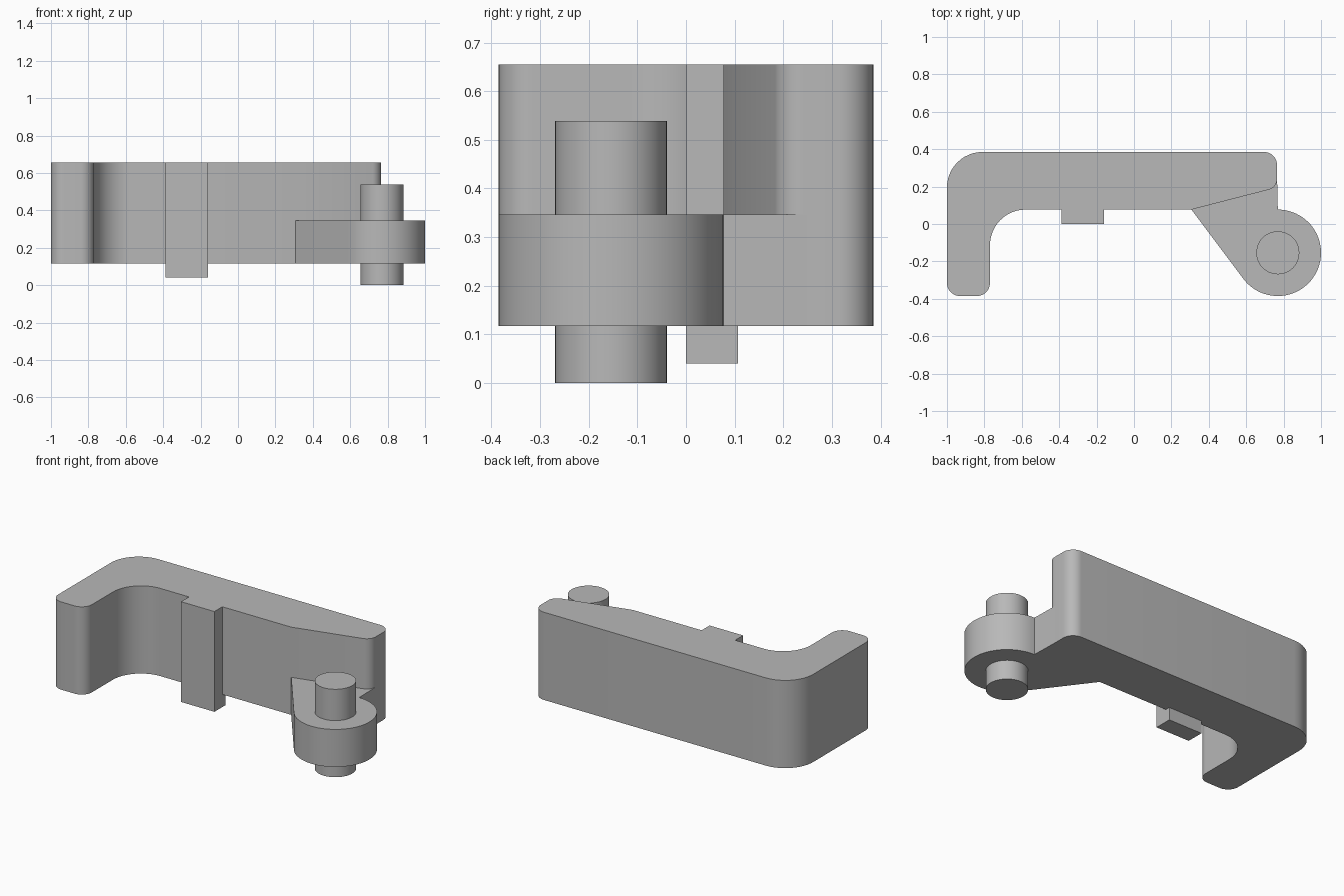
import bpy, bmesh, math
from mathutils import Vector

default = bpy.data.objects.get("Cube")
if default:
    bpy.data.objects.remove(default, do_unlink=True)

GREY = (0.48, 0.48, 0.48, 1.0)
grey = bpy.data.materials.new("plain grey")
grey.use_nodes = True
grey.diffuse_color = GREY
grey.node_tree.nodes["Principled BSDF"].inputs["Base Color"].default_value = GREY


def arc(centre, radius, start, end, steps):
    """Points along an arc, angles in radians."""
    return [Vector((centre[0] + radius * math.cos(start + (end - start) * i / steps),
                    centre[1] + radius * math.sin(start + (end - start) * i / steps)))
            for i in range(steps + 1)]


def rounded(corners, steps=12):
    """Outline from (x, y, fillet radius) corners."""
    points = []
    for i, (x, y, radius) in enumerate(corners):
        p = Vector((x, y))
        if radius == 0:
            points.append(p)
            continue
        a = (Vector(corners[i - 1][:2]) - p).normalized()
        b = (Vector(corners[(i + 1) % len(corners)][:2]) - p).normalized()
        half = a.angle(b) / 2
        centre = p + (a + b).normalized() * radius / math.sin(half)
        reach = radius / math.tan(half)
        start = p + a * reach - centre
        end = p + b * reach - centre
        t0 = math.atan2(start.y, start.x)
        sweep = math.atan2(end.y, end.x) - t0
        sweep = (sweep + math.pi) % (2 * math.pi) - math.pi
        points += arc(centre, radius, t0, t0 + sweep, steps)
    return points


def extrude(name, outline, bottom, top):
    """Prism with smooth rounded walls and sharp rims."""
    bm = bmesh.new()
    face = bm.faces.new([bm.verts.new((p.x, p.y, bottom)) for p in outline])
    result = bmesh.ops.extrude_face_region(bm, geom=[face])
    moved = [g for g in result["geom"] if isinstance(g, bmesh.types.BMVert)]
    bmesh.ops.translate(bm, verts=moved, vec=(0, 0, top - bottom))
    bmesh.ops.recalc_face_normals(bm, faces=bm.faces)
    mesh = bpy.data.meshes.new(name)
    bm.to_mesh(mesh)
    bm.free()
    mesh.materials.append(grey)
    obj = bpy.data.objects.new(name, mesh)
    bpy.context.collection.objects.link(obj)
    bpy.ops.object.select_all(action="DESELECT")
    obj.select_set(True)
    bpy.context.view_layer.objects.active = obj
    bpy.ops.object.shade_smooth_by_angle(angle=math.radians(30))
    return obj


BASE, TOP, ARM_TOP = 0.117, 0.655, 0.347
INNER = 0.077
pivot, boss = Vector((0.769, -0.154)), 0.231
arm_root = Vector((0.307, INNER))

# Hooked body with a tapered right end
extrude("hooked_body", rounded([
    (-1, -0.385, 0.07), (-0.77, -0.385, 0.07), (-0.77, INNER, 0.19),
    (arm_root.x, INNER, 0), (0.765, 0.195, 0.06),
    (0.765, 0.385, 0.07), (-1, 0.385, 0.19)]), BASE, TOP)

# Pivot arm: tangent edge, round boss, and a root buried in the body
to_root = arm_root - pivot
tangent = math.atan2(to_root.y, to_root.x) + math.acos(boss / to_root.length)
arm = arc(pivot, boss, tangent, math.radians(450), 48)
arm += [Vector((0.765, 0.25)), Vector((0.7, 0.25)), Vector((arm_root.x, 0.12))]
extrude("pivot_arm", [arm_root] + arm, BASE, ARM_TOP)

# Pivot pin through the boss
extrude("pivot_pin", arc(pivot, 0.115, 0, 2 * math.pi, 48)[:-1], 0, 0.539)

# Guide rib, hanging below the body
extrude("guide_rib", rounded([(-0.387, 0, 0), (-0.16, 0, 0),
                              (-0.16, 0.107, 0), (-0.387, 0.107, 0)]), 0.04, TOP)
